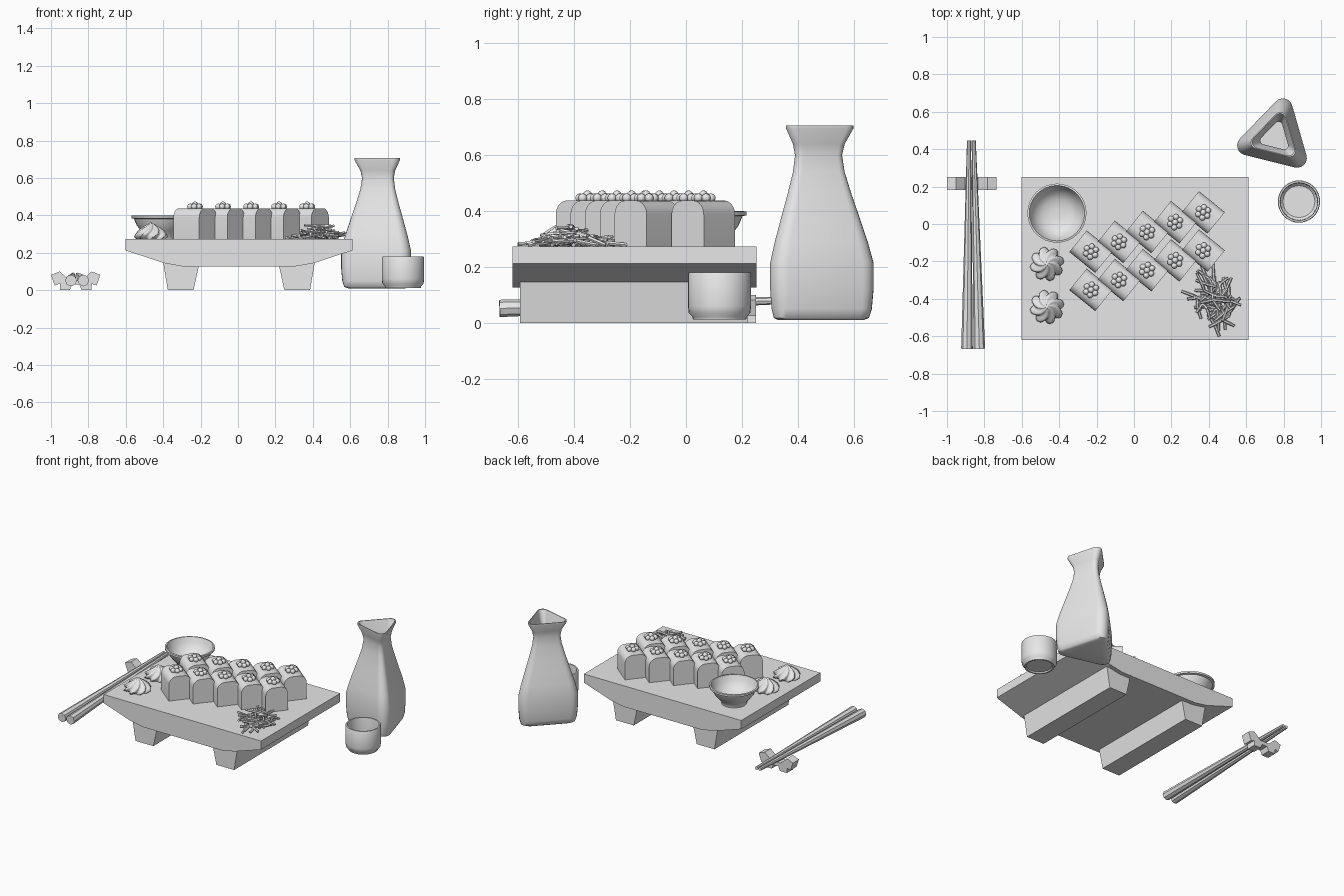
import bpy, bmesh, random
from math import sin, cos, pi, radians
from mathutils import Vector, Matrix

random.seed(4)
cube = bpy.data.objects.get("Cube")
if cube:
    bpy.data.objects.remove(cube)

clay = bpy.data.materials.new("plain_grey")
clay.use_nodes = True
clay.diffuse_color = (0.8, 0.8, 0.8, 1)
clay.node_tree.nodes["Principled BSDF"].inputs["Base Color"].default_value = (0.8, 0.8, 0.8, 1)


def finish(name, bm, smooth=None):
    bmesh.ops.recalc_face_normals(bm, faces=bm.faces)
    mesh = bpy.data.meshes.new(name)
    bm.to_mesh(mesh)
    bm.free()
    mesh.materials.append(clay)
    ob = bpy.data.objects.new(name, mesh)
    bpy.context.collection.objects.link(ob)
    if smooth:
        bpy.ops.object.select_all(action="DESELECT")
        ob.select_set(True)
        bpy.context.view_layer.objects.active = ob
        bpy.ops.object.shade_smooth_by_angle(angle=radians(smooth))
    return ob


def loft(bm, rings):
    """Skin closed rings of points and cap both ends."""
    rows = [[bm.verts.new(p) for p in ring] for ring in rings]
    for a, b in zip(rows, rows[1:]):
        for i in range(len(a)):
            j = (i + 1) % len(a)
            bm.faces.new((a[i], a[j], b[j], b[i]))
    bm.faces.new(rows[0][::-1])
    bm.faces.new(rows[-1])


def circle(n):
    return [(cos(2 * pi * i / n), sin(2 * pi * i / n)) for i in range(n)]


def turned(name, section, profile, centre, smooth=40):
    """Scale a flat section along a (scale, height) profile."""
    bm = bmesh.new()
    cx, cy = centre
    loft(bm, [[(cx + x * s, cy + y * s, z) for x, y in section] for s, z in profile])
    return finish(name, bm, smooth)


def prism(name, outline, y0, y1):
    """Extrude an (x, z) outline along y."""
    bm = bmesh.new()
    loft(bm, [[(x, y, z) for x, z in outline] for y in (y0, y1)])
    return finish(name, bm)


def mirrored(half, cx):
    return [(cx + x, z) for x, z in half] + [(cx - x, z) for x, z in reversed(half)]


def rod(bm, a, b, ra, rb, n):
    a, b = Vector(a), Vector(b)
    q = (b - a).to_track_quat("Z", "Y")
    loft(bm, [[p + q @ Vector((x * r, y * r, 0)) for x, y in circle(n)]
              for p, r in ((a, ra), (b, rb))])


# Serving tray with tapered underside and two long feet
TOP = 0.273
prism("tray", mirrored([(0.607, TOP), (0.607, 0.213), (0.4, 0.145), (0.3, 0.127)], 0.005), -0.62, 0.252)
for side, label in ((-1, "right"), (1, "left")):
    foot = [(0.215, 0.127), (0.3, 0.127), (0.405, 0.146), (0.38, 0), (0.243, 0)]
    prism(label + "_tray_foot", [(0.005 + side * x, z) for x, z in foot], -0.593, 0.222)

# Flask with a rounded triangular section
section = []
for k in range(3):
    mid = radians(76 + 120 * k)
    for i in range(7):
        a = mid + radians(-60 + 20 * i)
        section.append((0.16 * cos(mid) + 0.052 * cos(a), 0.16 * sin(mid) + 0.052 * sin(a)))
turned("flask", section, [
    (0.82, 0.01), (0.92, 0.018), (0.97, 0.05), (1, 0.12), (1, 0.215), (0.9, 0.29),
    (0.77, 0.37), (0.62, 0.46), (0.5, 0.54), (0.455, 0.6), (0.5, 0.64),
    (0.65, 0.695), (0.65, 0.707), (0.61, 0.707), (0.46, 0.64), (0.4, 0.6), (0.4, 0.55)],
    (0.757, 0.464), 50)

# Cup and sauce bowl
turned("cup", circle(32), [
    (0.08, 0.02), (0.085, 0.012), (0.095, 0.012), (0.097, 0.022), (0.11, 0.035), (0.113, 0.06),
    (0.113, 0.175), (0.11, 0.18), (0.101, 0.18), (0.099, 0.17), (0.098, 0.05), (0.085, 0.036)],
    (0.882, 0.12))
turned("sauce_bowl", circle(32), [
    (0.08, TOP), (0.082, 0.29), (0.105, 0.315), (0.13, 0.348), (0.144, 0.382), (0.158, 0.385),
    (0.158, 0.398), (0.148, 0.4), (0.135, 0.365), (0.112, 0.33), (0.075, 0.307), (0.03, 0.3)],
    (-0.412, 0.058))

# Two rows of arched rolls, each topped with a cluster of roe
arch = [(-0.074, TOP), (0.074, TOP)]
for cx, start in ((0.024, 0), (-0.024, 90)):
    for i in range(6):
        a = radians(start + 18 * i)
        arch.append((cx + 0.05 * cos(a), 0.388 + 0.05 * sin(a)))
for row, y0 in (("back", -0.148), ("front", -0.352)):
    for i in range(5):
        place = Matrix.Translation((-0.23 + 0.15 * i, y0 + 0.0525 * i, 0)) @ Matrix.Rotation(radians(-39), 4, "Z")
        bm = bmesh.new()
        loft(bm, [[place @ Vector((u, v, z)) for v, z in arch] for u in (-0.089, 0.089)])
        finish(f"{row}_roll_{i + 1}", bm, 40)
        bm = bmesh.new()
        spots = [(x * 0.028, y * 0.028, 0.447) for x, y in circle(6)] + [(0, 0, 0.458)]
        for p in spots:
            bmesh.ops.create_icosphere(bm, subdivisions=2, radius=0.0165,
                                       matrix=place @ Matrix.Translation(p))
        finish(f"{row}_roe_{i + 1}", bm, 60)

# Piped swirls of paste with twisted ridges
for i, cy in enumerate((-0.214, -0.444)):
    bm = bmesh.new()
    rings = []
    for r, z in ((0.068, 0), (0.08, 0.012), (0.078, 0.028), (0.062, 0.046),
                 (0.042, 0.062), (0.022, 0.076), (0.005, 0.088)):
        ring = []
        for k in range(48):
            a = 2 * pi * k / 48
            rr = r * (1 + 0.15 * cos(8 * a))
            t = a + z * 13
            ring.append((-0.465 + rr * cos(t), cy + rr * sin(t), TOP + z))
        rings.append(ring)
    loft(bm, rings)
    finish(f"paste_swirl_{i + 1}", bm, 60)

# Heap of shredded garnish, each shred bent in the middle
bm = bmesh.new()
for i in range(58):
    a, d = random.uniform(0, 2 * pi), 0.115 * random.random() ** 0.6
    c = Vector((0.425 + d * cos(a), -0.41 + d * 1.15 * sin(a), TOP + 0.012 + random.random() * 0.5 * (0.13 - d)))
    t, half = random.uniform(0, pi), random.uniform(0.045, 0.075)
    step = Vector((cos(t), sin(t), 0)) * half
    bend = Vector((-sin(t), cos(t), 0)) * random.uniform(-0.015, 0.015)
    for s in (-1, 1):
        end = c + step * s + bend
        end.z = max(TOP + 0.006, c.z + random.uniform(-0.03, 0.012))
        rod(bm, c, end, 0.0085, 0.0075, 6)
finish("shredded_garnish", bm, 50)

# Chopsticks on their rest
for label, x0, x1 in (("right", -0.893, -0.882), ("left", -0.827, -0.857)):
    bm = bmesh.new()
    rod(bm, (x0, -0.667, 0.052), (x1, 0.447, 0.083), 0.031, 0.011, 8)
    finish(label + "_chopstick", bm)
rest = [(0.035, 0.055), (0.085, 0.1), (0.132, 0.082), (0.112, 0.025), (0.085, 0.035),
        (0.085, 0), (0.032, 0), (0.02, 0.03)]
prism("chopstick_rest", mirrored(rest, -0.868), 0.183, 0.25)
